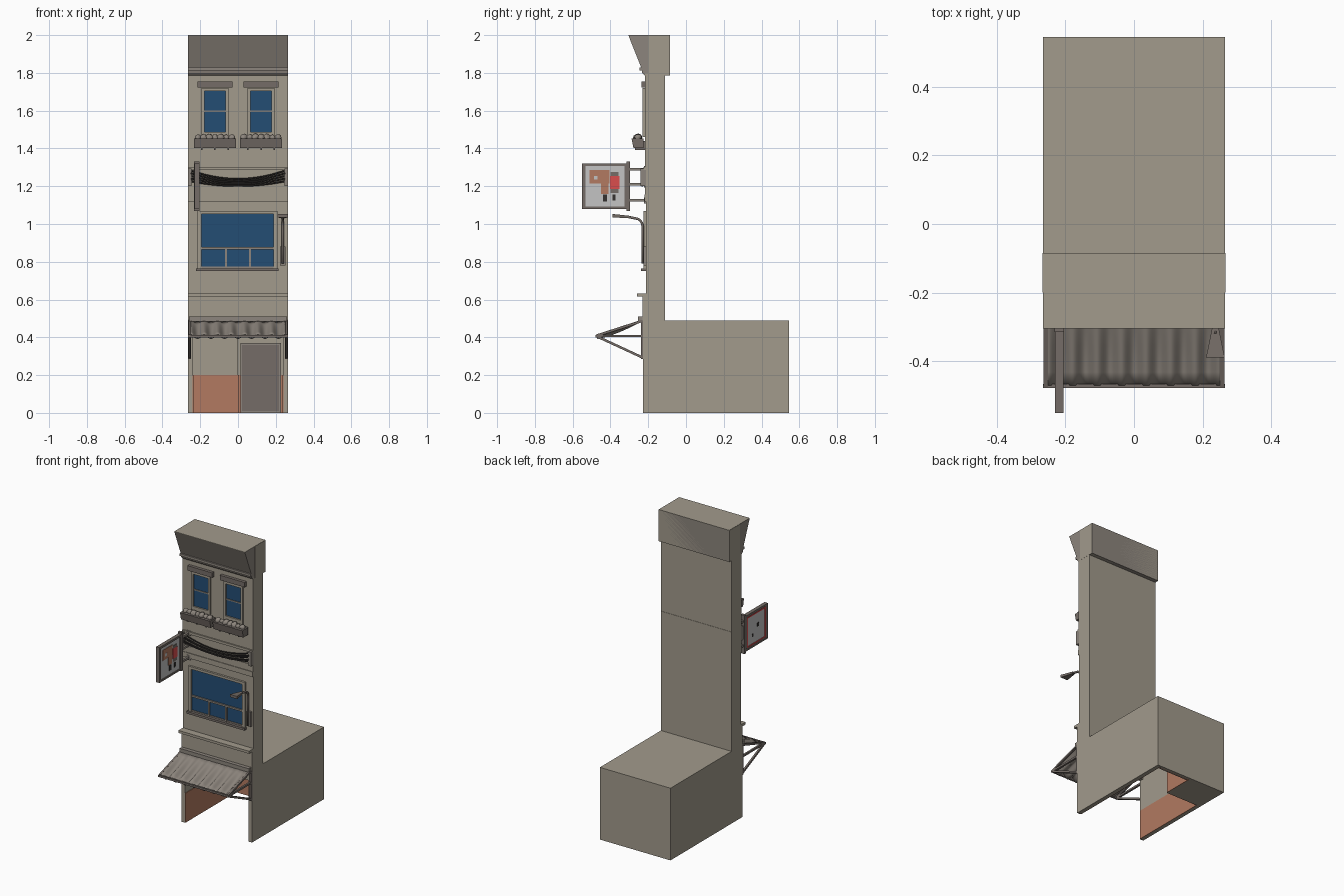
import bpy, bmesh, math, random
from mathutils import Vector

if "Cube" in bpy.data.objects:
    bpy.data.objects.remove(bpy.data.objects["Cube"])
random.seed(4)

def mat(name, r, g, b):
    m = bpy.data.materials.new(name)
    m.diffuse_color = (r, g, b, 1)
    m.use_nodes = True
    m.node_tree.nodes["Principled BSDF"].inputs["Base Color"].default_value = m.diffuse_color
    return m

BEIGE = mat("beige_plaster", .36, .325, .262)
TAUPE = mat("taupe_trim", .265, .235, .205)
DARK = mat("dark_taupe", .178, .152, .136)
CHAR = mat("charcoal", .035, .031, .029)
BLUE = mat("window_blue", .017, .074, .175)
TERRA = mat("terracotta", .445, .195, .12)
WHITE = mat("sign_pale_grey", .55, .55, .55)
RED = mat("sign_red", .7, .075, .075)

def finish(name, bm, m, smooth=False):
    bmesh.ops.recalc_face_normals(bm, faces=bm.faces)
    me = bpy.data.meshes.new(name)
    bm.to_mesh(me)
    bm.free()
    me.materials.append(m)
    ob = bpy.data.objects.new(name, me)
    bpy.context.collection.objects.link(ob)
    for p in me.polygons:
        p.use_smooth = smooth
    return ob

def boxes(name, m, *specs):
    """Join boxes given as (x0, x1, y0, y1, z0, z1)."""
    bm = bmesh.new()
    for x0, x1, y0, y1, z0, z1 in specs:
        vs = bmesh.ops.create_cube(bm, size=1)["verts"]
        for v in vs:
            v.co = ((x0 + x1) / 2 + v.co.x * (x1 - x0), (y0 + y1) / 2 + v.co.y * (y1 - y0),
                    (z0 + z1) / 2 + v.co.z * (z1 - z0))
    return finish(name, bm, m)

def profile(name, m, pts, x0, x1):
    """Extrude a (y, z) outline along x."""
    bm = bmesh.new()
    f = bm.faces.new([bm.verts.new((x0, y, z)) for y, z in pts])
    r = bmesh.ops.extrude_face_region(bm, geom=[f])
    for v in r["geom"]:
        if isinstance(v, bmesh.types.BMVert):
            v.co.x = x1
    return finish(name, bm, m)

def tube(name, m, pts, rad, sides=6):
    """Sweep a ring along a path of points."""
    bm = bmesh.new()
    pts = [Vector(p) for p in pts]
    rings = []
    for i, p in enumerate(pts):
        d = (pts[min(i + 1, len(pts) - 1)] - pts[max(i - 1, 0)]).normalized()
        up = Vector((1, 0, 0)) if abs(d.x) < .7 else Vector((0, 0, 1))
        a = d.cross(up).normalized()
        b = d.cross(a)
        rings.append([bm.verts.new(p + rad * (a * math.cos(t) + b * math.sin(t)))
                      for t in [(k + .5) * math.tau / sides for k in range(sides)]])
    for r, s in zip(rings, rings[1:]):
        for k in range(sides):
            bm.faces.new((r[k], r[k - 1], s[k - 1], s[k]))
    bm.faces.new(rings[0])
    bm.faces.new(rings[-1])
    return finish(name, bm, m, sides > 6)

W = .265
# Ground floor shell, open at the front and below
boxes("ground_floor_shell", BEIGE, (-W, -.24, -.228, .545, 0, .49), (.24, W, -.228, .545, 0, .49),
      (-.24, .24, .53, .545, 0, .49), (-.24, .24, -.228, .53, .472, .49),
      (-.24, .24, -.228, -.2, .415, .472))
boxes("inner_block", BEIGE, (-.24, 0, .32, .53, 0, .472))
boxes("wainscot", TERRA, (-.24, 0, .316, .32, 0, .2), (-.24, -.236, -.226, .316, 0, .2),
      (.236, .24, -.226, .526, 0, .2), (0, .236, .526, .53, 0, .2), (0, .004, .32, .526, 0, .2))
# Inner door with frame and raised panel
boxes("door_frame", TAUPE, (.012, .228, .515, .526, 0, .37))
boxes("door_panel", DARK, (.022, .218, .508, .515, .01, .36))
boxes("door_inset", DARK, (.04, .2, .503, .508, .03, .345))

# Upper tower walls
boxes("middle_wall", BEIGE, (-W, W, -.212, -.11, .49, 1.3))
boxes("upper_wall", BEIGE, (-W, W, -.216, -.112, 1.3, 1.8))
boxes("shop_fascia", BEIGE, (-W, W, -.23, -.112, .49, .62))
boxes("fascia_ledge", BEIGE, (-W, W, -.26, -.2, .615, .632))
boxes("belt_moldings", BEIGE, (-W, W, -.221, -.2, 1.12, 1.155), (-W, W, -.217, -.2, 1.155, 1.2),
      (-W, W, -.224, -.2, 1.285, 1.302))
# Flared cornice
profile("cornice", TAUPE, [(-.305, 1.999), (-.085, 1.999), (-.085, 1.785), (-.218, 1.785),
                           (-.232, 1.8), (-.238, 1.83)], -W, W)
boxes("cornice_cap", BEIGE, (-W, W, -.305, -.085, 1.997, 2))
boxes("cornice_sides", BEIGE, (-.266, .266, -.2, -.085, 1.785, 1.999))
boxes("cornice_bead", TAUPE, (-W, W, -.247, -.2, 1.812, 1.828))

# Upper windows with planters
for side, cx in (("left", -.122), ("right", .122)):
    y = -.216
    boxes(side + "_window_glass", BLUE, (cx - .06, cx + .06, y - .003, y, 1.48, 1.71))
    boxes(side + "_window_casing", BEIGE, (cx - .072, cx - .056, y - .013, y, 1.46, 1.72),
          (cx + .056, cx + .072, y - .013, y, 1.46, 1.72), (cx - .056, cx + .056, y - .013, y, 1.704, 1.72),
          (cx - .056, cx + .056, y - .013, y, 1.46, 1.486))
    boxes(side + "_window_bar", TAUPE, (cx - .056, cx + .056, y - .008, y, 1.594, 1.602))
    boxes(side + "_window_lintel", DARK, (cx - .093, cx + .093, y - .02, y, 1.722, 1.755))
    profile(side + "_planter", DARK, [(-.288, 1.452), (-.225, 1.452), (-.225, 1.402), (-.278, 1.402)],
            cx - .112, cx + .112)
    boxes(side + "_planter_feet", DARK, *[(cx + d - .004, cx + d + .004, -.27, -.215, 1.392, 1.403)
                                          for d in (-.07, 0, .07)])
    boxes(side + "_planter_back", DARK, (cx - .07, cx + .07, -.23, -.215, 1.403, 1.44))
    bm = bmesh.new()
    for k in range(7):
        r = random.uniform(.016, .023)
        vs = bmesh.ops.create_icosphere(bm, subdivisions=2, radius=r)["verts"]
        for v in vs:
            v.co += Vector((cx - .09 + k * .03, -.256 + random.uniform(-.006, .006), 1.457))
    finish(side + "_planter_foliage", bm, TAUPE, True)

# Large window
boxes("big_window_glass", BLUE, (-.195, .19, -.215, -.21, .77, 1.056))
boxes("big_window_frame", BEIGE, (-.215, -.194, -.226, -.21, .765, 1.07), (.189, .21, -.226, -.21, .765, 1.07),
      (-.194, .189, -.226, -.21, 1.053, 1.07))
boxes("big_window_bars", TAUPE, (-.194, .189, -.224, -.21, .865, .877), (-.07, -.058, -.222, -.21, .765, .866),
      (.058, .07, -.222, -.21, .765, .866), (-.194, .189, -.22, -.21, .765, .774))
boxes("big_window_sill", DARK, (-.222, .214, -.238, -.21, .75, .765))

# Hanging swag of draped cords
for k in range(5):
    z0, sag = 1.283 - k * .014, .045 - k * .005
    tube("swag_cord_%d" % (k + 1), CHAR,
         [(x * .025, -.232 - .006 * (k % 2), z0 - sag * (1 - (x / 10) ** 2)) for x in range(-10, 11)], .0048)
boxes("swag_posts", TAUPE, (-W, -.245, -.24, -.21, 1.2, 1.295), (.245, W, -.24, -.21, 1.2, 1.295))

# Projecting sign with abstract painted shapes
boxes("sign_frame", DARK, (-.23, -.205, -.55, -.532, 1.08, 1.32), (-.23, -.205, -.325, -.31, 1.08, 1.32),
      (-.23, -.205, -.532, -.325, 1.08, 1.092), (-.23, -.205, -.532, -.325, 1.306, 1.32))
boxes("sign_board", WHITE, (-.225, -.21, -.533, -.324, 1.09, 1.308))
boxes("sign_mount", DARK, (-.232, -.204, -.314, -.296, 1.07, 1.332))
boxes("sign_arms", TAUPE, *[(-.225, -.211, -.3, -.21, z - .007, z + .007) for z in (1.29, 1.21, 1.125)])
boxes("sign_wall_plates", TAUPE, *[(-.233, -.203, -.222, -.21, z - .016, z + .016) for z in (1.29, 1.21, 1.125)])
xs = (-.21, -.207)
boxes("sign_warm_shape", TERRA, xs + (-.51, -.405, 1.215, 1.285), xs + (-.45, -.41, 1.16, 1.215))
boxes("sign_pale_spot", WHITE, (-.21, -.206, -.488, -.468, 1.235, 1.255))
boxes("sign_red_shape", RED, xs + (-.403, -.352, 1.185, 1.255))
boxes("sign_red_edges", DARK, xs + (-.4, -.358, 1.165, 1.185), xs + (-.4, -.358, 1.255, 1.275))
boxes("sign_dark_marks", CHAR, xs + (-.44, -.418, 1.12, 1.155), xs + (-.388, -.372, 1.125, 1.155),
      (-.228, -.225, -.46, -.44, 1.2, 1.225), (-.228, -.225, -.4, -.385, 1.15, 1.17))
boxes("sign_back_border", RED, (-.228, -.225, -.53, -.33, 1.294, 1.302), (-.228, -.225, -.53, -.33, 1.096, 1.104),
      (-.228, -.225, -.53, -.522, 1.104, 1.294), (-.228, -.225, -.338, -.33, 1.104, 1.294))

# Wall lamp
boxes("lamp_plate", TAUPE, (.222, .252, -.225, -.21, .78, .88))
tube("lamp_pole", DARK, [(.237, -.23, .79), (.237, -.23, .96)] +
     [(.237, -.27 + .04 * math.cos(a), .99 + .04 * math.sin(a)) for a in (0, .4, .8, 1.2)] +
     [(.237, -.32, 1.04)], .007, 8)
bm = bmesh.new()
lamp = [bm.verts.new((.237 + s * w, y, z)) for y, w, z0, z1 in ((-.295, .008, 1.03, 1.043), (-.388, .027, 1.035, 1.053))
        for s, z in ((-1, z0), (1, z0), (1, z1), (-1, z1))]
for q in ((0, 1, 2, 3), (4, 5, 6, 7), (0, 1, 5, 4), (1, 2, 6, 5), (2, 3, 7, 6), (3, 0, 4, 7)):
    bm.faces.new([lamp[i] for i in q])
finish("lamp_head", bm, DARK)

# Pleated awning
bm = bmesh.new()
NX, NY = 84, 6
rows = []
for j in range(NY + 1):
    t = j / NY
    rows.append([])
    for i in range(NX + 1):
        u = i / NX
        fold = .5 - .5 * math.cos(u * 7 * math.tau)
        rows[-1].append(bm.verts.new((-.25 + .5 * u, -.238 - .232 * t,
                                      .492 - .075 * t - fold * (.006 + .02 * math.sin(t * math.pi * .7)))))
for a, b in zip(rows, rows[1:]):
    for i in range(NX):
        bm.faces.new((a[i], b[i], b[i + 1], a[i + 1]))
aw = finish("awning_cloth", bm, TAUPE, True)
sol = aw.modifiers.new("thickness", "SOLIDIFY")
sol.thickness = .004
boxes("awning_roller", TAUPE, (-.26, .26, -.255, -.225, .485, .51))
boxes("awning_front_bar", DARK, (-W, W, -.478, -.466, .4, .413))

# Awning arms and wall brackets
for side, s in (("left", -1), ("right", 1)):
    x = s * .257
    for part, a, b in (("top_arm", (x, -.472, .41), (x, -.23, .487)), ("level_arm", (x, -.472, .407), (x, -.23, .407)),
                       ("brace", (x, -.472, .405), (x, -.23, .293))):
        tube("awning_%s_%s" % (side, part), DARK, [a, b], .009, 4)
    boxes("awning_%s_bracket" % side, DARK, (x - .008, x + .008, -.238, -.225, .285, .485))
